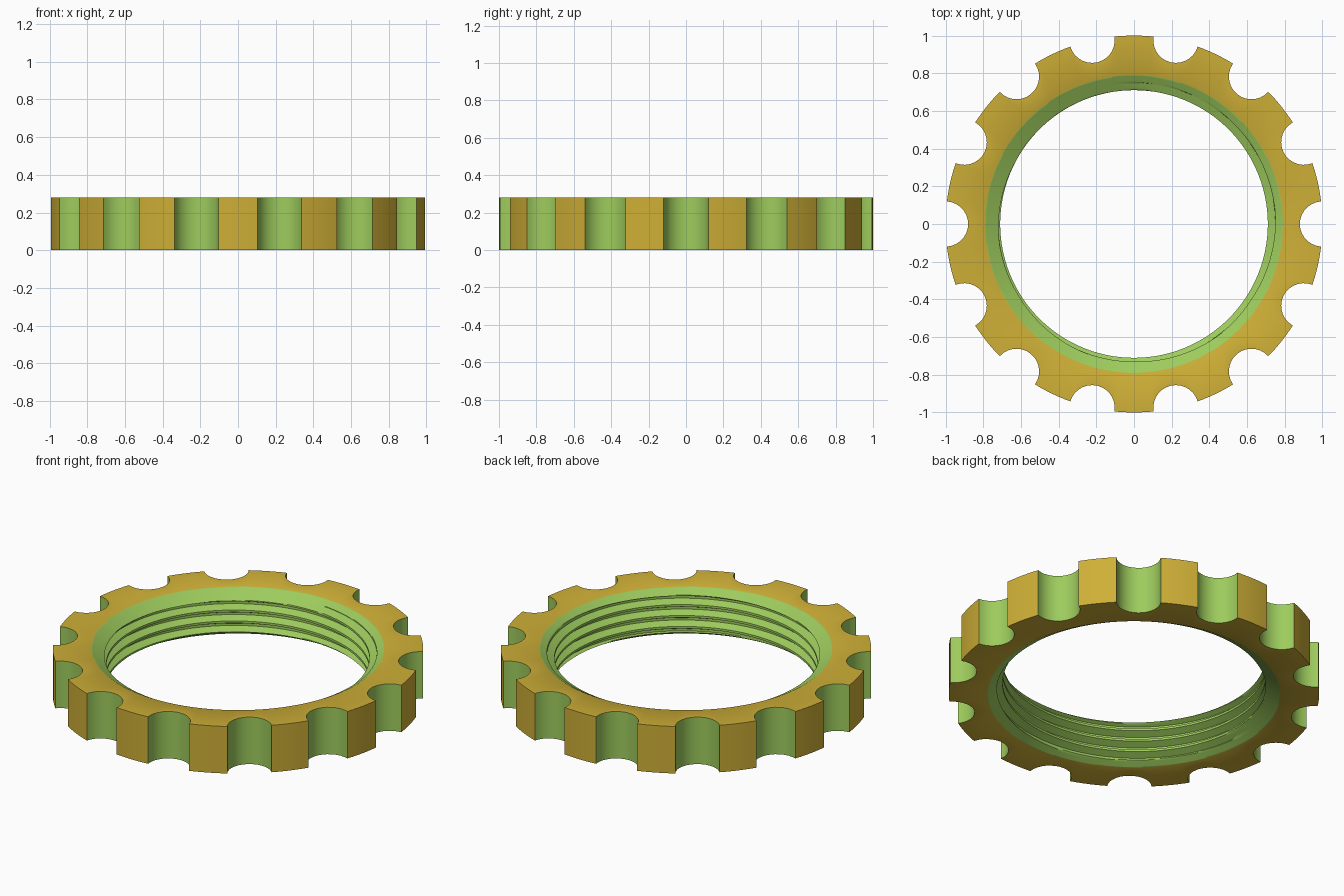
import bpy, bmesh, math

if "Cube" in bpy.data.objects:
    bpy.data.objects.remove(bpy.data.objects["Cube"])

H = 0.28                      # ring height
NOTCHES, NOTCH_R = 14, 0.12   # grip notches around the rim
CREST, ROOT, MOUTH = 0.71, 0.75, 0.79   # bore radii
CHAMFER = 0.046               # chamfer height
PITCH, START, TURNS = 0.065, -0.151, 7


def material(name, color):
    m = bpy.data.materials.new(name)
    m.diffuse_color = (*color, 1)
    m.use_nodes = True
    m.node_tree.nodes["Principled BSDF"].inputs["Base Color"].default_value = m.diffuse_color
    return m


gold = material("gold", (0.62, 0.43, 0.038))
green = material("green", (0.34, 0.60, 0.11))

# One pitch of the thread: root flat, flank, crest flat, flank
KNOTS = [(0, ROOT), (0.2, ROOT), (0.5, CREST), (0.7, CREST), (1, ROOT)]
profile = []
for (u0, r0), (u1, r1) in zip(KNOTS, KNOTS[1:]):
    for k in range(4):
        t = k / 4
        profile.append((u0 + (u1 - u0) * t, r0 + (r1 - r0) * t))
R = len(profile)
J = R * TURNS

# Outline columns: (outer x, outer y, bore angle, is_notch)
columns = []
step = 2 * math.pi / NOTCHES
half = 2 * math.asin(NOTCH_R / 2)
swing = math.atan2(math.sin(half), 1 - math.cos(half))
for s in range(NOTCHES):
    mid = s * step
    for k in range(14):       # concave notch
        t = 2 * k / 14 - 1
        phi = mid + math.pi - swing * t
        columns.append((math.cos(mid) + NOTCH_R * math.cos(phi),
                        math.sin(mid) + NOTCH_R * math.sin(phi),
                        mid + half * t, True))
    for k in range(6):        # tooth face
        a = mid + half + (step - 2 * half) * k / 6
        columns.append((math.cos(a), math.sin(a), a, False))
N = len(columns)

bm = bmesh.new()
outer = [[bm.verts.new((x, y, z)) for z in (0, H)] for x, y, _, _ in columns]
rim = [[bm.verts.new((MOUTH * math.cos(a), MOUTH * math.sin(a), z)) for z in (0, H)]
       for _, _, a, _ in columns]

# Helical bore grid, trimmed by the chamfer at both mouths
bore = []
for i, (_, _, a, _) in enumerate(columns):
    col = []
    for j in range(J + 1):
        u, r = profile[j % R]
        z = START + PITCH * (j // R + u + a / (2 * math.pi))
        if z <= 0.0005:
            col.append(rim[i][0])
        elif z >= H - 0.0005:
            col.append(rim[i][1])
        else:
            cone = MOUTH - (MOUTH - CREST) * min(z, H - z) / CHAMFER
            r = max(r, cone)
            col.append(bm.verts.new((r * math.cos(a), r * math.sin(a), z)))
    bore.append(col)


def face(verts, index):
    unique = list(dict.fromkeys(verts))
    if len(unique) > 2:
        f = bm.faces.new(unique)
        f.material_index = index


for i in range(N):
    n = (i + 1) % N
    # outer wall, top and bottom
    face((outer[i][0], outer[n][0], outer[n][1], outer[i][1]), int(columns[i][3]))
    face((outer[i][1], outer[n][1], rim[n][1], rim[i][1]), 0)
    face((outer[n][0], outer[i][0], rim[i][0], rim[n][0]), 0)
    # threaded bore, advancing one pitch across the seam
    shift = R if n == 0 else 0
    for j in range(J):
        b0, b1 = min(j + shift, J), min(j + 1 + shift, J)
        face((bore[n][b0], bore[i][j], bore[i][j + 1], bore[n][b1]), 1)

mesh = bpy.data.meshes.new("threaded_ring")
bm.to_mesh(mesh)
bm.free()
mesh.materials.append(gold)
mesh.materials.append(green)
ring = bpy.data.objects.new("threaded_ring", mesh)
bpy.context.collection.objects.link(ring)
bpy.context.view_layer.objects.active = ring
ring.select_set(True)
bpy.ops.object.shade_smooth_by_angle(angle=math.radians(30))
